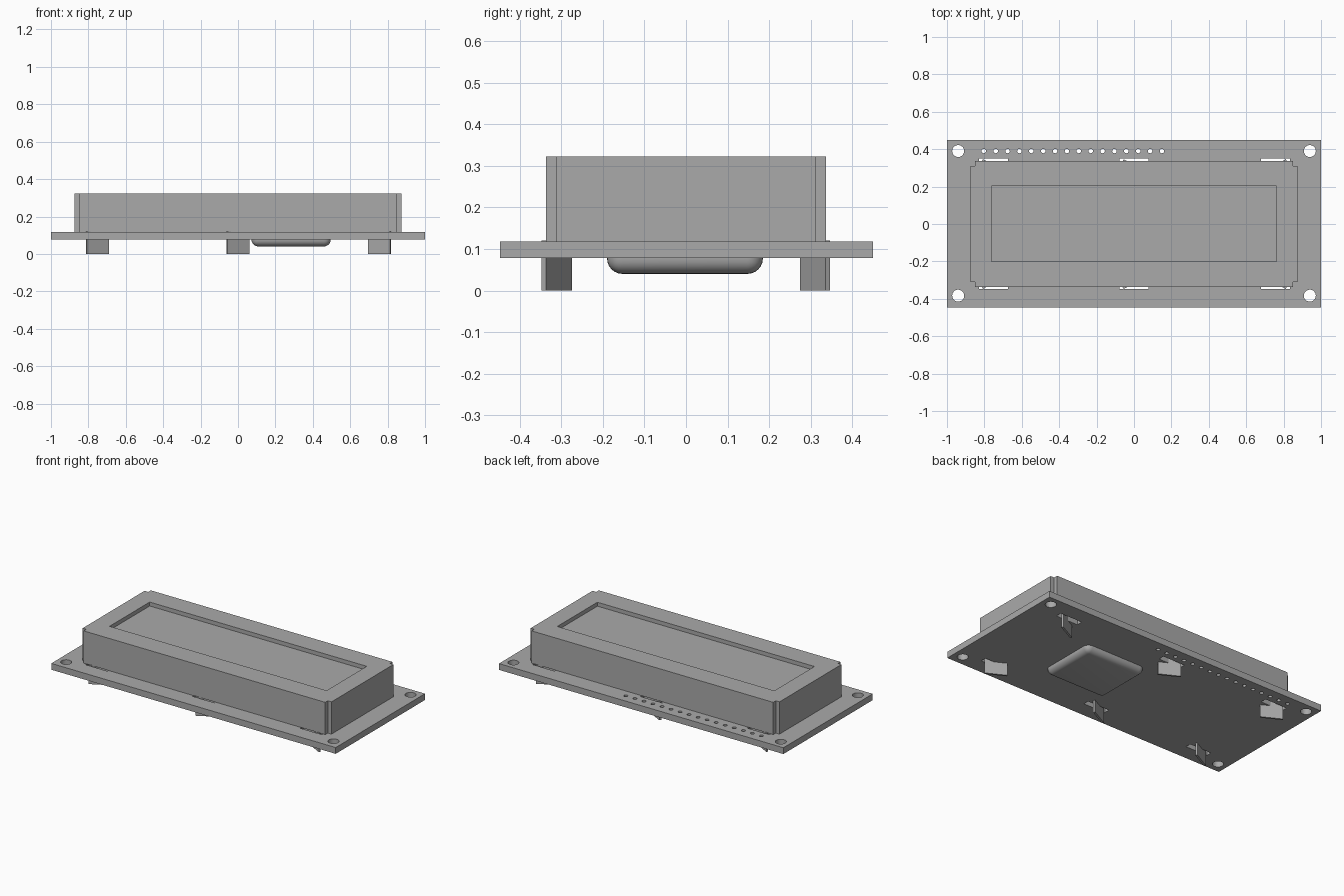
import bpy, bmesh, math
from mathutils import Matrix

cube = bpy.data.objects.get("Cube")
if cube:
    bpy.data.objects.remove(cube, do_unlink=True)

grey = bpy.data.materials.new("neutral_grey")
grey.use_nodes = True
grey.diffuse_color = (0.4, 0.4, 0.4, 1)
grey.node_tree.nodes["Principled BSDF"].inputs["Base Color"].default_value = (0.4, 0.4, 0.4, 1)


def finish(name, bm):
    bmesh.ops.recalc_face_normals(bm, faces=bm.faces)
    mesh = bpy.data.meshes.new(name)
    bm.to_mesh(mesh)
    bm.free()
    mesh.materials.append(grey)
    obj = bpy.data.objects.new(name, mesh)
    bpy.context.collection.objects.link(obj)
    return obj


def add_box(bm, x, y, z, turn=0):
    """Box from (min, max) ranges, turned about its own upright axis."""
    spans = (x, y, z)
    centre = [(a + b) / 2 for a, b in spans]
    size = [b - a for a, b in spans]
    matrix = (Matrix.Translation(centre) @ Matrix.Rotation(turn, 4, 'Z')
              @ Matrix.Diagonal((*size, 1)))
    bmesh.ops.create_cube(bm, size=1, matrix=matrix)


def add_hole(bm, x, y, radius, sides):
    bmesh.ops.create_cone(bm, cap_ends=True, segments=sides, radius1=radius,
                          radius2=radius, depth=0.2,
                          matrix=Matrix.Translation((x, y, 0.1)))


def box(name, x, y, z, turn=0):
    bm = bmesh.new()
    add_box(bm, x, y, z, turn)
    return finish(name, bm)


def cut(obj, cutter):
    mod = obj.modifiers.new("cut", 'BOOLEAN')
    mod.operation = 'DIFFERENCE'
    mod.solver = 'EXACT'
    mod.object = cutter
    cutter.hide_render = True
    cutter.hide_viewport = True
    bpy.context.view_layer.objects.active = obj
    bpy.ops.object.modifier_apply(modifier=mod.name)
    bpy.data.objects.remove(cutter, do_unlink=True)


# Circuit board with mounting holes, a row of pin holes and tab slots
board = box("circuit_board", (-1, 1), (-0.447, 0.45), (0.078, 0.118))
tab_x = (-0.752, 0, 0.756)
bm = bmesh.new()
for x in (-0.94, 0.94):
    for y in (-0.383, 0.39):
        add_hole(bm, x, y, 0.032, 32)
for i in range(16):
    add_hole(bm, -0.803 + i * 0.0635, 0.39, 0.012, 16)
for x in tab_x:
    for low, high in ((-0.348, -0.312), (0.312, 0.35)):
        add_box(bm, (x - 0.077, x + 0.077), (low, high), (0, 0.2))
cut(board, finish("board_cutter", bm))

# Metal frame: block with notched corners and a sunken window
W, D, LOW, HIGH, N = 0.875, 0.337, 0.118, 0.323, 0.026
outline = []
for sx, sy in ((1, 1), (-1, 1), (-1, -1), (1, -1)):
    corner = [(W, D - N), (W - N, D - N), (W - N, D)]
    if sx * sy < 0:
        corner.reverse()
    outline += [(sx * x, sy * y) for x, y in corner]
bm = bmesh.new()
base = bm.faces.new([bm.verts.new((x, y, LOW)) for x, y in outline])
raised = bmesh.ops.extrude_face_region(bm, geom=[base])["geom"]
bmesh.ops.translate(bm, vec=(0, 0, HIGH - LOW),
                    verts=[v for v in raised if isinstance(v, bmesh.types.BMVert)])
if base.is_valid is False or len(bm.faces) < len(outline) + 2:
    bm.faces.new([v for v in bm.verts if v.co.z == LOW])
frame = finish("metal_frame", bm)
cut(frame, box("window_cutter", (-0.763, 0.763), (-0.2, 0.203), (0.29, 0.4)))

# Display panel inside the window
box("display_panel", (-0.763, 0.763), (-0.2, 0.203), (0.285, 0.298))

# Twisted fixing tabs under the board
for row, y, signs in (("front", -0.311, (1, 1, -1)), ("back", 0.31, (-1, -1, 1))):
    for side, x, sign in zip(("right", "middle", "left"), tab_x, signs):
        box(f"{row}_{side}_tab", (x - 0.066, x + 0.066), (y - 0.006, y + 0.006),
            (0, 0.12), sign * math.radians(28))

# Rounded chip cover under the board
bm = bmesh.new()
add_box(bm, (0.072, 0.496), (-0.19, 0.185), (0.04, 0.08))
rounded = [e for e in bm.edges if min(v.co.z for v in e.verts) < 0.05]
bmesh.ops.bevel(bm, geom=rounded, offset=0.037, segments=6, profile=0.5,
                affect='EDGES', clamp_overlap=True)
cover = finish("chip_cover", bm)
bpy.ops.object.select_all(action='DESELECT')
cover.select_set(True)
bpy.context.view_layer.objects.active = cover
bpy.ops.object.shade_smooth_by_angle(angle=math.radians(35))
